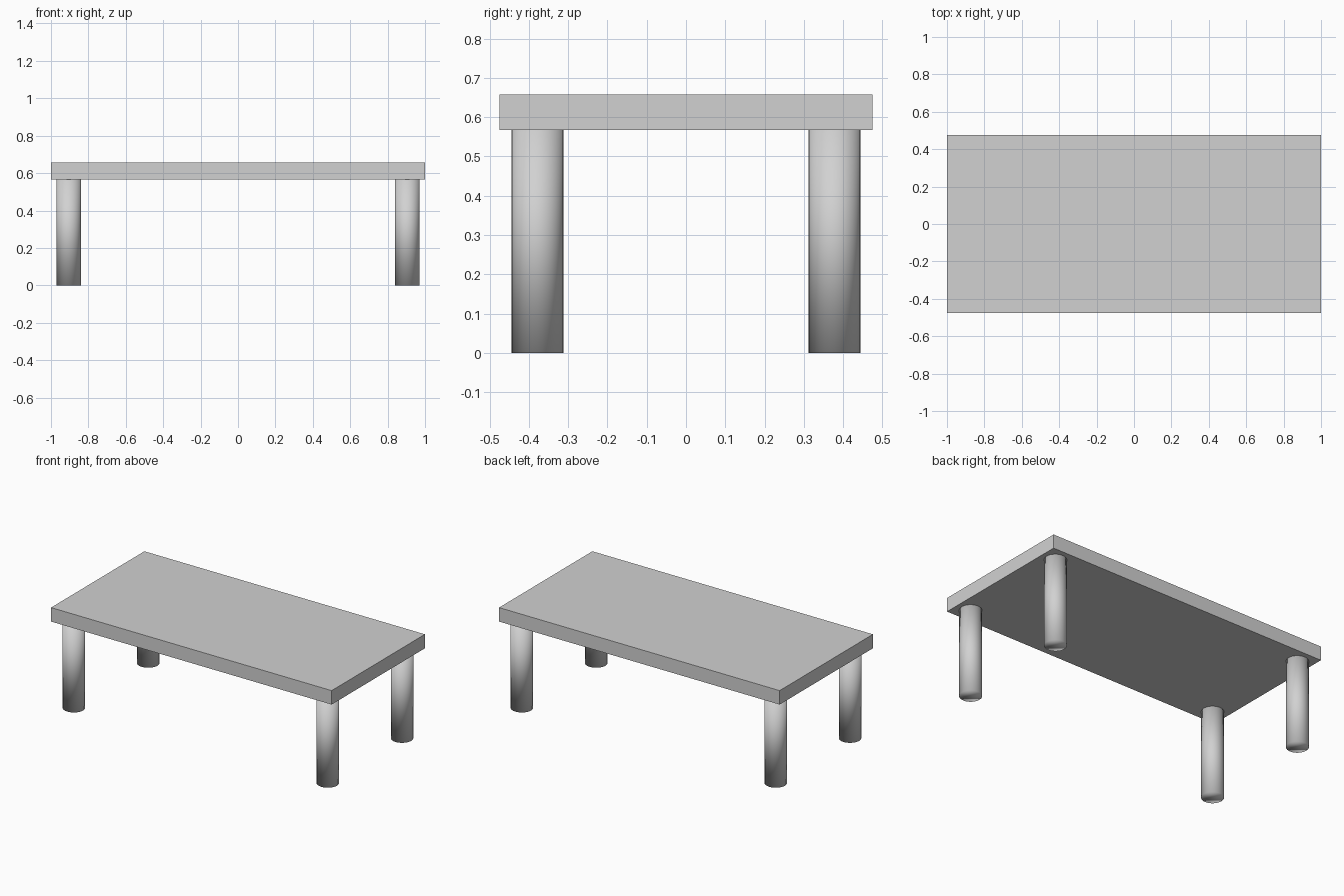
import bpy

cube = bpy.data.objects.get("Cube")
if cube:
    bpy.data.objects.remove(cube, do_unlink=True)

# One plain grey for the whole table
grey = bpy.data.materials.new("light_grey")
grey.use_nodes = True
colour = (0.64, 0.64, 0.64, 1)
grey.diffuse_color = colour
grey.node_tree.nodes["Principled BSDF"].inputs["Base Color"].default_value = colour

HALF_WIDTH, HALF_DEPTH = 1.0, 0.475
HEIGHT, LEG_HEIGHT = 0.657, 0.567
LEG_RADIUS, LEG_X, LEG_Y = 0.066, 0.905, 0.378


def finish(name):
    obj = bpy.context.object
    obj.name = obj.data.name = name
    obj.data.materials.append(grey)
    return obj


# Flat rectangular top
thickness = HEIGHT - LEG_HEIGHT
bpy.ops.mesh.primitive_cube_add(size=1, location=(0, 0, LEG_HEIGHT + thickness / 2))
top = finish("table_top")
top.scale = (2 * HALF_WIDTH, 2 * HALF_DEPTH, thickness)
bpy.ops.object.transform_apply(location=False, rotation=False, scale=True)

# Four round legs, smooth all over so the shading rolls over the ends
for side, sx in (("left", 1), ("right", -1)):
    for end, sy in (("front", -1), ("back", 1)):
        bpy.ops.mesh.primitive_cylinder_add(
            vertices=32, radius=LEG_RADIUS, depth=LEG_HEIGHT,
            location=(sx * LEG_X, sy * LEG_Y, LEG_HEIGHT / 2))
        finish(f"{end}_{side}_leg")
        bpy.ops.object.shade_smooth()
